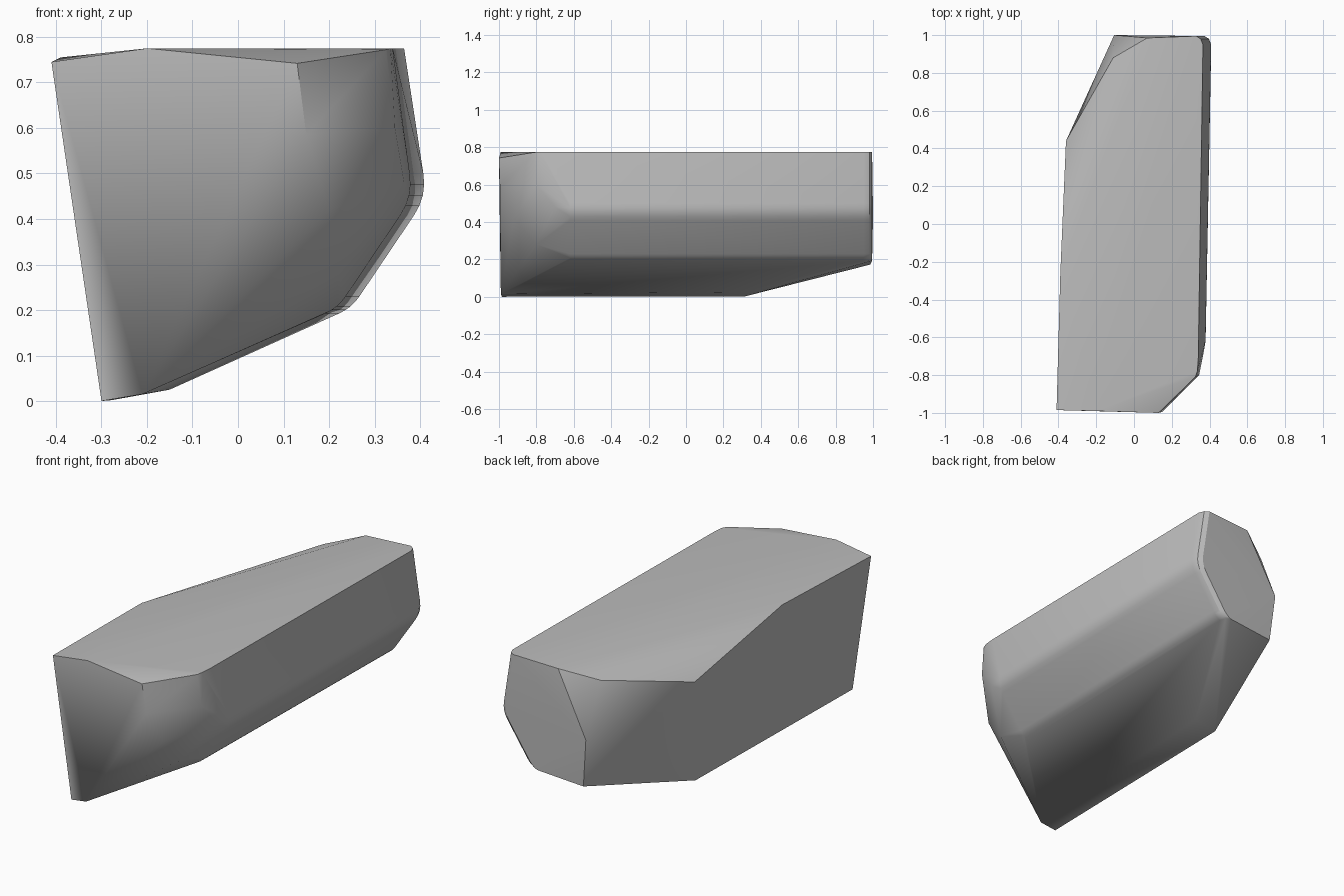
import bpy
import bmesh
import math
from mathutils import Vector

if "Cube" in bpy.data.objects:
    bpy.data.objects.remove(bpy.data.objects["Cube"], do_unlink=True)

# Plain grey material
grey = bpy.data.materials.new("plain_grey")
grey.use_nodes = True
colour = (0.5, 0.5, 0.5, 1)
grey.diffuse_color = colour
grey.node_tree.nodes["Principled BSDF"].inputs["Base Color"].default_value = colour


def rounded(before, corner, after, size, steps=4):
    """Arc of points that softens one profile corner."""
    p, c, n = Vector(before), Vector(corner), Vector(after)
    a = c + (p - c).normalized() * size
    b = c + (n - c).normalized() * size
    return [a.lerp(c, i / steps).lerp(c.lerp(b, i / steps), i / steps)
            for i in range(steps + 1)]


# Right-hand profile in x and z: top edge, bulge, lower edge, keel
top, bulge, lower, keel = (0.365, 0.775), (0.415, 0.45), (0.25, 0.205), (-0.15, 0.025)
side = [Vector(top)] + rounded(top, bulge, lower, 0.05) + rounded(bulge, lower, keel, 0.03)


def section(y, shift):
    return [(p.x + shift, y, p.y) for p in side]


points = section(-0.62, -0.03) + section(0.95, 0)

# Softened back rim
points += section(0.98, -0.012) + section(0.995, -0.035)

# Front face outline
points += [(-0.41, -0.985, 0.745), (-0.20, -0.99, 0.775), (0.13, -1, 0.742),
           (0.15, -0.995, 0.585), (-0.21, -0.99, 0.015), (-0.30, -0.985, 0)]

# Bevelled front right corner, curling under into the lower side
points += [(0.325, -0.81, 0.772), (0.335, -0.78, 0.775), (0.34, -0.72, 0.775),
           (0.345, -0.80, 0.60), (0.36, -0.72, 0.56), (0.365, -0.70, 0.48),
           (0.20, -0.92, 0.42), (0.22, -0.80, 0.28)]

# Left side, its slanted rear part and the rising rear underside
points += [(-0.39, -0.26, 0.755), (-0.36, 0.44, 0.60), (-0.277, 0.315, 0.002),
           (-0.15, 0.31, 0.025), (-0.08, 0.985, 0.172), (-0.105, 1, 0.433),
           (-0.11, 0.88, 0.71), (0.07, 0.985, 0.765)]

bm = bmesh.new()
for p in points:
    bm.verts.new(p)
result = bmesh.ops.convex_hull(bm, input=bm.verts[:])
loose = [v for v in bm.verts if not v.link_faces]
bmesh.ops.delete(bm, geom=loose, context="VERTS")
bmesh.ops.dissolve_limit(bm, angle_limit=math.radians(1.5),
                         verts=bm.verts[:], edges=bm.edges[:])
bmesh.ops.recalc_face_normals(bm, faces=bm.faces[:])

mesh = bpy.data.meshes.new("faceted_block")
bm.to_mesh(mesh)
bm.free()
mesh.materials.append(grey)
block = bpy.data.objects.new("faceted_block", mesh)
bpy.context.collection.objects.link(block)

# Smooth shading with the hard edges kept
bpy.ops.object.select_all(action="DESELECT")
block.select_set(True)
bpy.context.view_layer.objects.active = block
bpy.ops.object.shade_smooth_by_angle(angle=math.radians(32))
